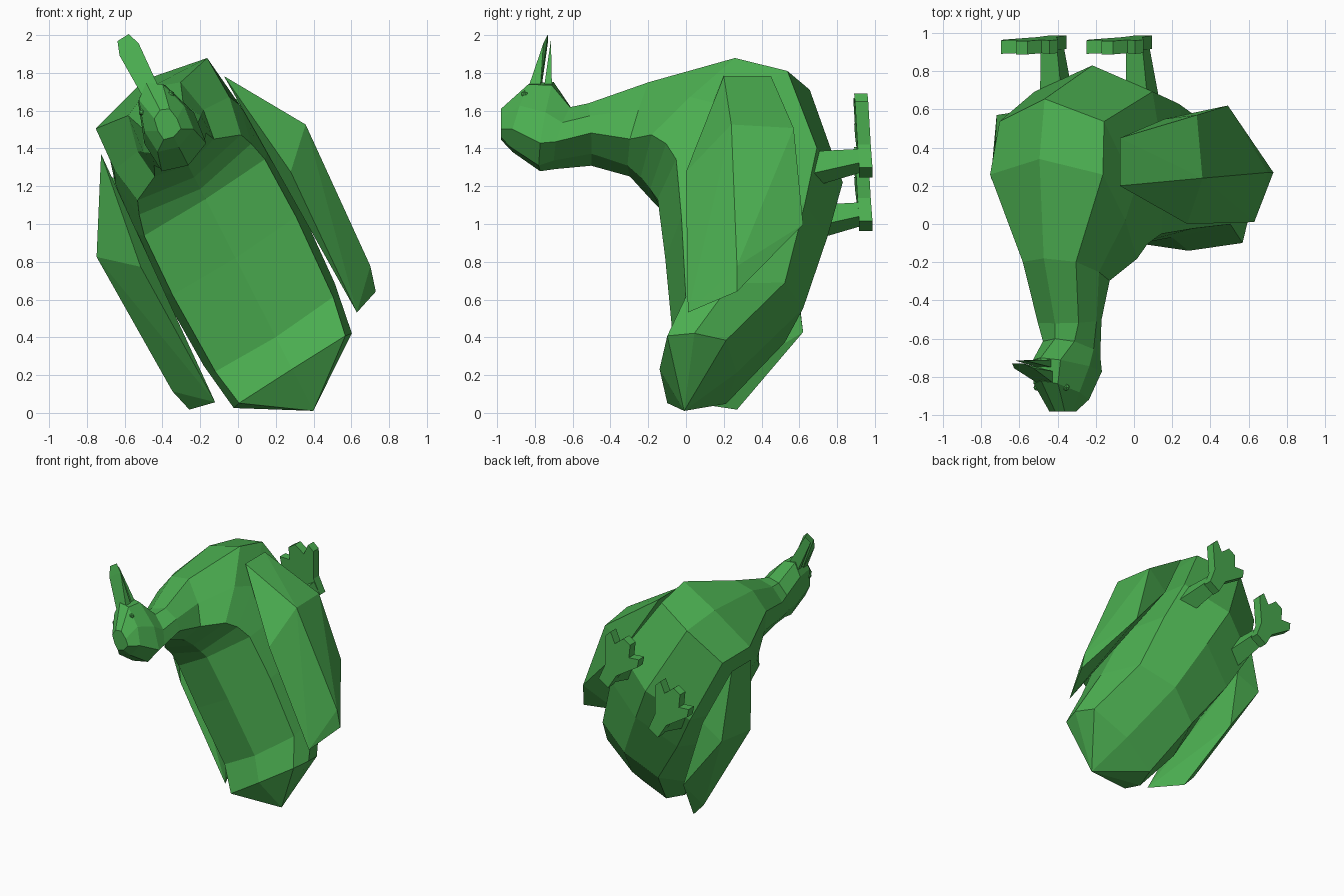
import bpy, bmesh
from mathutils import Vector

if "Cube" in bpy.data.objects:
    bpy.data.objects.remove(bpy.data.objects["Cube"])

green = bpy.data.materials.new("green")
green.diffuse_color = (0.07, 0.42, 0.08, 1)
green.use_nodes = True
green.node_tree.nodes["Principled BSDF"].inputs["Base Color"].default_value = green.diffuse_color


def place(p):
    """Bird space (side, forward, world y) to the tilted world pose."""
    b, a, y = p
    return Vector((0.404 + 0.845 * b - 0.454 * a, y, 0.535 * b + 0.891 * a))


def finish(bm, name):
    bmesh.ops.remove_doubles(bm, verts=bm.verts, dist=0.0005)
    bmesh.ops.recalc_face_normals(bm, faces=bm.faces)
    me = bpy.data.meshes.new(name)
    bm.to_mesh(me)
    bm.free()
    me.materials.append(green)
    ob = bpy.data.objects.new(name, me)
    bpy.context.collection.objects.link(ob)


def hull(points, name):
    bm = bmesh.new()
    vs = [bm.verts.new(place(p)) for p in points]
    res = bmesh.ops.convex_hull(bm, input=vs)
    junk = {v for v in res["geom_interior"] + res["geom_unused"]
            if isinstance(v, bmesh.types.BMVert) and v.is_valid}
    bmesh.ops.delete(bm, geom=list(junk), context='VERTS')
    finish(bm, name)


def section(back_a, back_y, belly_a, belly_y, width, belly):
    """Eight-sided ring spanned between a back point and a belly point."""
    half = []
    for t, w in ((0, 0), (.1, .9), (.45, 1), (.86, belly), (1, 0)):
        half.append((w * width, back_a + t * (belly_a - back_a), back_y + t * (belly_y - back_y)))
    return half + [(-b, a, y) for b, a, y in half[-2:0:-1]]


# Body, neck and head: one tube of sections from tail to crown
sections = [
    (.26, -.14, .24, .27, .37, .85),
    (.45, -.07, .62, .62, .41, .72),
    (.92, -.11, 1.05, .75, .43, .82),
    (1.27, -.15, 1.37, .83, .42, .87),
    (1.33, -.19, 1.92, .655, .39, .83),
    (1.40, -.24, 1.98, .34, .36, .97),
    (1.47, -.31, 1.93, -.18, .206, .8),
    (1.54, -.50, 1.80, -.52, .18, .7),
    (1.50, -.70, 1.80, -.60, .15, .65),
    (1.47, -.78, 1.965, -.70, .155, .55),
    (1.58, -.93, 1.96, -.82, .125, .6),
    (1.64, -.98, 1.80, -.98, .06, .8),
]
bm = bmesh.new()
rings = [[bm.verts.new(place(p)) for p in section(*s)] for s in sections]
tip = bm.verts.new(place((0, .012, -.01)))
for i in range(8):
    j = (i + 1) % 8
    bm.faces.new((tip, rings[0][j], rings[0][i]))
    for r, q in zip(rings, rings[1:]):
        bm.faces.new((r[i], r[j], q[j], q[i]))
bm.faces.new(rings[-1])
finish(bm, "body_neck_head")

# Bill, upper and lower: width, forward, y
bills = {
    "upper_bill": [(.05, 1.92, -.83), (.05, 1.92, -.77), (.06, 2.16, -.755), (.035, 2.23, -.73)],
    "lower_bill": [(.045, 1.92, -.75), (.045, 1.92, -.71), (.03, 2.20, -.715)],
}
for name, pts in bills.items():
    hull([(s * w, a, y) for s in (1, -1) for w, a, y in pts], name)

wing = [(.385, 1.77, .20), (.385, 1.77, .45), (.655, 1.32, .24), (.62, 1.32, .57),
        (.47, 1.15, 0), (.444, .33, .01), (.584, .37, .27), (.62, .5, .27),
        (.533, .8, .62), (.41, 1.3, .55)]

foot = [(.05, 1.27), (.06, 1.4), (.17, 1.59), (.15, 1.65), (.075, 1.6), (.035, 1.69)]
foot += [(-b, a) for b, a in reversed(foot)]

for side, label in ((1, "right"), (-1, "left")):
    # Folded wing
    hull([(side * b, a, y) for b, a, y in wing], label + "_wing")

    # Leg, tapering towards the foot
    hull([(side * .265 + s * w, a + t * d, y) for s in (1, -1) for t in (1, -1)
          for w, d, a, y in ((.07, .07, 1.28, .62), (.05, .04, 1.34, .93))],
         label + "_leg")

    # Webbed foot with scalloped toes, toes raised slightly
    bm = bmesh.new()
    low, high = [[bm.verts.new(place((side * .265 + b, a, y - .07 * (a - 1.3)))) for b, a in foot]
                 for y in (.915, .985)]
    bm.faces.new(low)
    bm.faces.new(high)
    for i in range(len(foot)):
        bm.faces.new((low[i - 1], low[i], high[i], high[i - 1]))
    finish(bm, label + "_foot")

    # Eye
    bm = bmesh.new()
    bmesh.ops.create_icosphere(bm, subdivisions=1, radius=.02)
    bmesh.ops.translate(bm, vec=place((side * .09, 1.84, -.855)), verts=bm.verts)
    finish(bm, label + "_eye")
